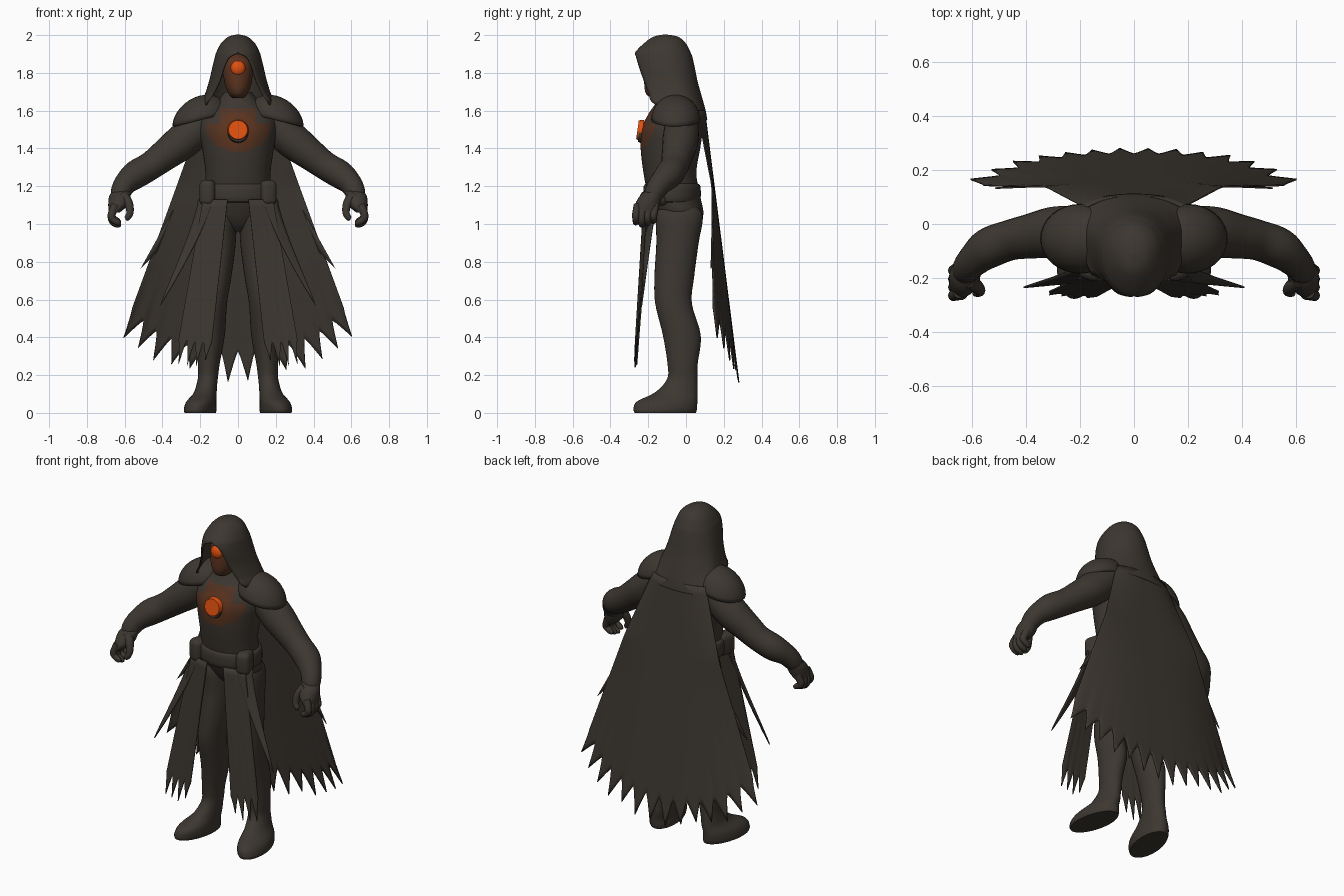
import bpy, bmesh, math, random
from mathutils import Vector, Matrix

random.seed(4)
if "Cube" in bpy.data.objects:
    bpy.data.objects.remove(bpy.data.objects["Cube"], do_unlink=True)


def material(name, rgb):
    m = bpy.data.materials.new(name)
    m.use_nodes = True
    m.diffuse_color = (*rgb, 1)
    bsdf = m.node_tree.nodes["Principled BSDF"]
    bsdf.inputs["Base Color"].default_value = (*rgb, 1)
    bsdf.inputs["Roughness"].default_value = 0.8
    return m


CLOTH = material("charcoal cloth", (0.046, 0.038, 0.030))
RUST = material("rust glow", (0.105, 0.033, 0.013))
EMBER = material("dim ember", (0.085, 0.033, 0.016))
ORANGE = material("bright orange", (0.75, 0.08, 0.005))


def finish(name, bm, mats=(CLOTH,), mirror=False, thick=0, rule=None):
    """Turn a bmesh into a smooth object, coloured by an optional rule."""
    bmesh.ops.recalc_face_normals(bm, faces=bm.faces)
    if rule:
        for f in bm.faces:
            f.material_index = rule(f.calc_center_median())
    me = bpy.data.meshes.new(name)
    bm.to_mesh(me)
    bm.free()
    for m in mats:
        me.materials.append(m)
    ob = bpy.data.objects.new(name, me)
    bpy.context.collection.objects.link(ob)
    bpy.ops.object.select_all(action="DESELECT")
    ob.select_set(True)
    bpy.context.view_layer.objects.active = ob
    bpy.ops.object.shade_smooth_by_angle(angle=math.radians(45))
    if mirror:
        ob.modifiers.new("mirror", "MIRROR").use_mirror_merge = False
    if thick:
        s = ob.modifiers.new("thickness", "SOLIDIFY")
        s.thickness, s.offset = thick, 0
    return ob


def spline(rows, k=5):
    """Smoothly interpolate rows of numbers, k steps per span."""
    out = []
    for i in range(len(rows) - 1):
        a, b, c, d = (rows[min(max(j, 0), len(rows) - 1)] for j in range(i - 1, i + 3))
        for s in range(k):
            t = s / k
            out.append([0.5 * (2 * q + (r - p) * t + (2 * p - 5 * q + 4 * r - w) * t * t
                        + (3 * q - p - 3 * r + w) * t ** 3) for p, q, r, w in zip(a, b, c, d)])
    return out + [list(rows[-1])]


def skin(rings, closed=True):
    """Bridge rows of points; closed rows are capped at both ends."""
    bm = bmesh.new()
    vs = [[bm.verts.new(p) for p in ring] for ring in rings]
    n = len(rings[0])
    for a, b in zip(vs, vs[1:]):
        for i in range(n if closed else n - 1):
            j = (i + 1) % n
            bm.faces.new((a[i], a[j], b[j], b[i]))
    if closed:
        bm.faces.new(vs[0])
        bm.faces.new(vs[-1])
    return bm


def loft(rows, n=32, k=5):
    """Stacked ellipses: x, y, z, x radius, y radius."""
    return skin([[(x + rx * math.cos(a), y + ry * math.sin(a), z)
                  for a in (math.tau * i / n for i in range(n))]
                 for x, y, z, rx, ry in spline(rows, k)])


def tube(rows, n=16, k=5):
    """Round limb along a path: x, y, z, radius."""
    pts = spline(rows, k)
    rings = []
    for i, (x, y, z, r) in enumerate(pts):
        d = Vector(pts[min(i + 1, len(pts) - 1)][:3]) - Vector(pts[max(i - 1, 0)][:3])
        side = d.cross((0, 1, 0.2)).normalized()
        up = side.cross(d).normalized()
        rings.append([Vector((x, y, z)) + r * (side * math.cos(a) + up * math.sin(a))
                      for a in (math.tau * j / n for j in range(n))])
    return skin(rings)


def sheet(point, nu, nv):
    """Cloth grid from a point(u, v) function with u, v in 0..1."""
    return skin([[point(i / nu, j / nv) for i in range(nu + 1)] for j in range(nv + 1)], False)


def ball(loc, size, seg=32):
    bm = bmesh.new()
    bmesh.ops.create_uvsphere(bm, u_segments=seg, v_segments=seg // 2, radius=1)
    bmesh.ops.transform(bm, verts=bm.verts, matrix=Matrix.Translation(loc) @ Matrix.Diagonal((*size, 1)))
    return bm


def disc(loc, r, depth):
    bm = bmesh.new()
    m = Matrix.Translation(loc) @ Matrix.Rotation(math.radians(82), 4, "X")
    bmesh.ops.create_cone(bm, cap_ends=True, segments=24, radius1=r, radius2=r * 0.88, depth=depth, matrix=m)
    return bm


# Torso, with a wide glow around the chest gem that narrows at the top
def chest_glow(c):
    low = c.z < 1.53 and math.hypot(c.x / .172, (c.z - 1.53) / .15) < 1
    high = 1.53 <= c.z < 1.61 and abs(c.x) < .095
    if c.y > -.06 or not (low or high):
        return 0
    return 1 if math.hypot(c.x, c.z - 1.49) < .1 else 2


body = [(0.96, .06, -.09, .03), (1.0, .12, -.13, .075), (1.06, .17, -.165, .092), (1.15, .175, -.2, .075),
        (1.27, .172, -.225, .055), (1.4, .19, -.24, .075), (1.5, .205, -.237, .09), (1.58, .19, -.2, .1),
        (1.64, .12, -.16, .07), (1.7, .07, -.13, .03)]
finish("torso", loft([(0, (f + b) / 2, z, w, (b - f) / 2) for z, w, f, b in body], 72, 8),
       (CLOTH, RUST, EMBER), rule=chest_glow)

# Legs with turned-out feet
leg = loft([(.09, -.04, 1.1, .06, .09), (.095, -.035, 1.04, .085, .124), (.1, -.045, .9, .088, .112),
            (.115, -.062, .72, .08, .105), (.13, -.066, .58, .072, .097), (.14, -.022, .41, .07, .1),
            (.155, -.018, .26, .058, .08), (.16, -.02, .18, .053, .08), (.175, -.05, .11, .06, .112),
            (.195, -.1, .06, .078, .16), (.2, -.11, .02, .084, .168), (.2, -.11, 0, .08, .162)])
for v in leg.verts:
    v.co.x += max(0, 1 - v.co.z / 0.15) * (-0.11 - v.co.y) * 0.14
    v.co.z = max(v.co.z, 0)
finish("legs", leg, mirror=True)

# Arms, hands, fingers and thumbs
finish("arms", tube([(.17, -.02, 1.54, .09), (.29, -.03, 1.44, .095), (.38, -.045, 1.37, .084),
                     (.46, -.06, 1.31, .075), (.54, -.09, 1.262, .075), (.595, -.135, 1.215, .061),
                     (.62, -.165, 1.17, .054), (.628, -.18, 1.14, .045)], 24), mirror=True)
finish("hands", loft([(.61, -.16, 1.19, .04, .035), (.625, -.185, 1.15, .056, .058),
                      (.635, -.205, 1.1, .052, .066), (.655, -.215, 1.06, .028, .06)], 24), mirror=True)
for i in range(4):
    y, drop = -.265 + i * .031, .012 * abs(i - 1.2)
    finish("finger_%d" % (i + 1), tube([(.65, y + .01, 1.1, .022), (.669, y, 1.05, .021),
                                        (.663, y, 1.01 + drop, .019), (.635, y, .993 + drop, .016),
                                        (.62, y, .99 + drop, .006)], 10, 4), mirror=True)
finish("thumbs", tube([(.61, -.21, 1.15, .03), (.58, -.235, 1.11, .024), (.572, -.25, 1.06, .019),
                       (.588, -.255, 1.03, .015), (.595, -.255, 1.024, .005)], 12), mirror=True)

# Shoulder caps, sloping down and outward
cap = ball((0, 0, 0), (.14, .122, .122))
bmesh.ops.delete(cap, geom=[v for v in cap.verts if v.co.z < -0.001], context="VERTS")
for v in cap.verts:
    v.co += Vector((.2, -.055, 1.55 - .25 * v.co.x))
finish("shoulder_caps", cap, mirror=True, thick=.015)

# Hood: height, half width, half opening, front, back
rings = []
for z, w, o, f, b in spline([(2, .0004, 0, -.1104, -.11), (1.988, .048, 0, -.17, -.045), (1.955, .086, 0, -.218, -.005),
                             (1.908, .111, 0, -.264, .02), (1.882, .119, .045, -.261, .03),
                             (1.83, .132, .072, -.246, .042), (1.76, .148, .095, -.222, .056),
                             (1.69, .17, .13, -.196, .075), (1.645, .187, .16, -.18, .088),
                             (1.6, .193, .178, -.1, .1), (1.55, .195, .188, -.03, .109)]):
    cy = f * 0.45 + b * 0.55
    start = math.asin(min(max(o, 0) / w, .98))
    ring = []
    for i in range(41):
        s = abs(i / 20 - 1)
        a = start * s + math.pi * (1 - s)
        c = math.cos(a)
        y = cy - (cy - f) * c / math.cos(start) if c > 0 else cy - (b - cy) * c
        ring.append((math.copysign(w * math.sin(a), i - 20), y, z))
    rings.append(ring)
hood = skin(rings, False)
bmesh.ops.remove_doubles(hood, verts=hood.verts, dist=.001)
finish("hood", hood, thick=.008)

# Masked face with a narrow chin, and glowing gems
finish("face_mask", loft([(0, -.13, 1.668, .03, .055), (0, -.135, 1.69, .05, .077), (0, -.135, 1.74, .07, .086),
                          (0, -.13, 1.82, .08, .088), (0, -.12, 1.87, .07, .08), (0, -.11, 1.9, .03, .04)], 48, 6),
       (CLOTH, RUST, EMBER), rule=lambda c: 0 if c.y > -.14 else (1 if abs(c.x) < .055 and c.z > 1.72 else 2))
finish("forehead_gem", ball((0, -.208, 1.825), (.039, .024, .04), 16), (ORANGE,))
finish("chest_gem_mount", disc((0, -.235, 1.484), .058, .026))
finish("chest_gem", disc((0, -.243, 1.497), .057, .028), (ORANGE,))

# Belt and pouches
finish("belt", loft([(0, -.074, 1.115, .17, .13), (0, -.074, 1.125, .19, .15), (0, -.074, 1.2, .19, .15),
                     (0, -.074, 1.215, .17, .13)], 40, 3))
pouch = bmesh.new()
bmesh.ops.create_cube(pouch, size=1, matrix=Matrix.Translation((.155, -.155, 1.165))
                      @ Matrix.Rotation(.3, 4, "Z") @ Matrix.Diagonal((.085, .11, .135, 1)))
bmesh.ops.bevel(pouch, geom=pouch.edges[:], offset=.03, segments=4, affect="EDGES", profile=.5)
finish("belt_pouches", pouch, mirror=True)


def tatter(u, teeth):
    """Pointed tooth profile along a hem: 0 in the gaps, 1 at the tips."""
    return (1 - abs(u * teeth % 1 - 0.5) * 2) ** 1.3


# Cape with a tattered hem whose tips lean outward
TEETH = 14
cape_lengths = [random.uniform(.11, .17) for _ in range(TEETH)]


def cape_point(u, v):
    s = u * 2 - 1
    tooth = tatter(u, TEETH)
    bottom = .325 + .23 * abs(s) ** 2.2 - tooth * cape_lengths[min(int(u * TEETH), TEETH - 1)]
    z = 1.6 + (bottom - 1.6) * v
    drop = 1.6 - z
    mid = .098 + drop * .126
    edge = .06 + .075 * min(1, drop / .4) + .008 * drop
    lean = 1 + .06 * tooth * v ** 6
    return (s * (.18 + drop * .362) * lean, edge + (mid - edge) * (1 - abs(s) ** 2.9), z)


finish("cape", sheet(cape_point, TEETH * 8, 28), thick=.007)


# Torn spike on each cape edge
def spike_point(u, v):
    root = Vector((.34 + .09 * u, .14, 1.08 - .23 * u))
    return root.lerp(Vector((.515, .133, .765)), v)


finish("cape_edge_spikes", sheet(spike_point, 2, 6), mirror=True, thick=.006)

# Front skirt panels and curved side strips
panel_lengths = [random.uniform(.09, .14) for _ in range(4)]


def panel_point(u, v):
    z = 1.13 + (.37 + .02 * u - tatter(u, 4) * panel_lengths[min(int(u * 4), 3)] - 1.13) * v
    drop = 1.13 - z
    inner, outer = .055 + .11 * drop, .185 + .175 * drop
    return (inner + (outer - inner) * u, -.222 - .06 * drop + .03 * u * (1 - .5 * v), z)


def strip_point(u, v):
    width = .075 * (1 - v) ** .8
    return (.135 + .275 * v ** 1.25 + width * u, -.205 - .03 * v + .05 * u * (1 - v), 1.13 - .56 * v + .04 * u * v * (1 - v))


finish("skirt_panels", sheet(panel_point, 32, 20), mirror=True, thick=.007)
finish("skirt_side_strips", sheet(strip_point, 4, 16), mirror=True, thick=.007)
